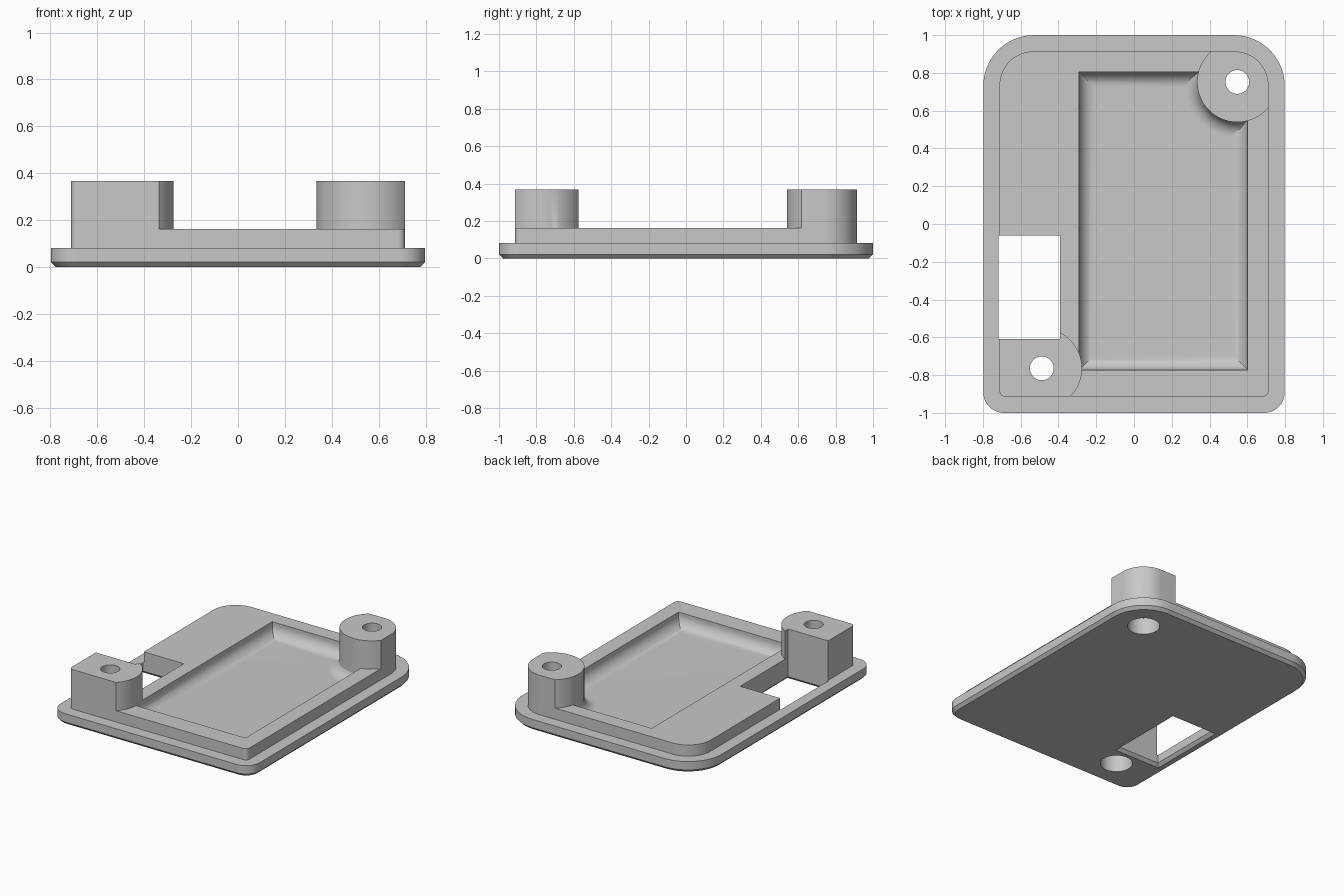
import bpy
import bmesh
from math import sin, cos, asin, pi, radians, degrees

cube = bpy.data.objects.get("Cube")
if cube:
    bpy.data.objects.remove(cube, do_unlink=True)

grey = bpy.data.materials.new("light_grey")
grey.use_nodes = True
grey.diffuse_color = (0.58, 0.58, 0.58, 1)
grey.node_tree.nodes["Principled BSDF"].inputs["Base Color"].default_value = grey.diffuse_color


def arc(cx, cy, r, start, end, steps):
    """Points on an arc, angles in degrees."""
    angles = [radians(start + (end - start) * i / steps) for i in range(steps + 1)]
    return [(cx + r * cos(a), cy + r * sin(a)) for a in angles]


def rounded(hx, hy, back_r, front_r):
    """Counter-clockwise rectangle with its own radius at the back and front."""
    pts = []
    for sx, sy, start in ((1, 1, 0), (-1, 1, 90), (-1, -1, 180), (1, -1, 270)):
        r = back_r if sy > 0 else front_r
        pts += arc(sx * (hx - r), sy * (hy - r), r, start, start + 90, 16)
    return pts


def loft(name, layers):
    """Closed solid through matching outlines, given as (outline, z)."""
    bm = bmesh.new()
    rings = [[bm.verts.new((x, y, z)) for x, y in pts] for pts, z in layers]
    n = len(rings[0])
    for low, high in zip(rings, rings[1:]):
        for i in range(n):
            j = (i + 1) % n
            bm.faces.new((low[i], low[j], high[j], high[i]))
    bm.faces.new(rings[0][::-1])
    bm.faces.new(rings[-1])
    bmesh.ops.recalc_face_normals(bm, faces=bm.faces[:])
    mesh = bpy.data.meshes.new(name)
    bm.to_mesh(mesh)
    bm.free()
    mesh.materials.append(grey)
    obj = bpy.data.objects.new(name, mesh)
    bpy.context.collection.objects.link(obj)
    return obj


def prism(name, pts, z0, z1):
    return loft(name, [(pts, z0), (pts, z1)])


def activate(obj):
    bpy.ops.object.select_all(action='DESELECT')
    obj.select_set(True)
    bpy.context.view_layer.objects.active = obj


def combine(target, tool, operation):
    """Apply a boolean and remove the tool."""
    mod = target.modifiers.new(operation.lower(), 'BOOLEAN')
    mod.operation = operation
    mod.solver = 'EXACT'
    mod.object = tool
    activate(target)
    bpy.ops.object.modifier_apply(modifier=mod.name)
    bpy.data.objects.remove(tool, do_unlink=True)


FLOOR, RIM, TOP = 0.062, 0.162, 0.367
FILLET = 0.082
CHAMFER = 0.021
BACK = (0.547, 0.752)     # boss centres
FRONT = (-0.488, -0.764)
BOSS_R = 0.213

# Base plate with a chamfered underside
c = CHAMFER
plate = rounded(0.798, 1.0, 0.27, 0.11)
lid = loft("lid", [(rounded(0.798 - c, 1.0 - c, 0.27 - c, 0.11 - c), 0),
                   (plate, c), (plate, 0.081)])

# Raised step
step = rounded(0.712, 0.914, 0.18, 0.03)
combine(lid, prism("step", step, 0.04, RIM), 'UNION')


def pocket_outline(d):
    """Pocket rectangle inset by d, with the back boss taken out of its corner."""
    left, right, front, back = -0.29 + d, 0.6 - d, -0.772 + d, 0.806 - d
    cx, cy = BACK
    r = BOSS_R - 0.004 + d
    start = 270 + degrees(asin((right - cx) / r))
    end = 180 - degrees(asin((back - cy) / r))
    return [(left, front), (right, front)] + arc(cx, cy, r, start, end, 32) + [(left, back)]


# Pocket with a rounded floor edge
layers = []
for i in range(11):
    a = pi / 2 * i / 10
    layers.append((pocket_outline(FILLET * (1 - sin(a))), FLOOR + FILLET * (1 - cos(a))))
layers.append((pocket_outline(0), 0.3))
combine(lid, loft("pocket_cutter", layers), 'DIFFERENCE')

# Screw bosses, trimmed to the step outline
back_outline = arc(*BACK, BOSS_R, 0, 354, 59)
front_outline = arc(*FRONT, BOSS_R, -90, 90, 32) + [(-0.8, -0.551), (-0.8, -0.977)]
for name, pts in (("back_boss", back_outline), ("front_boss", front_outline)):
    boss = prism(name, pts, 0.03, 0.5)
    combine(boss, prism("boss_trim", step, 0.02, TOP), 'INTERSECT')
    combine(lid, boss, 'UNION')


def opening(d):
    """Opening outline widened by d."""
    left, right, front, back = -0.718 - d, -0.392 + d, -0.609 - d, -0.06 + d
    return [(left, front), (right, front), (right, back), (left, back)]


# Rectangular opening, chamfered from below
combine(lid, loft("opening_cutter", [(opening(2 * c), -c), (opening(0), c),
                                     (opening(0), 0.8)]), 'DIFFERENCE')

# Screw holes, wider from below
for centre in (BACK, FRONT):
    hole = arc(*centre, 0.063, 0, 350, 35)
    bore = arc(*centre, 0.107, 0, 352, 44)
    combine(lid, prism("hole_cutter", hole, -0.5, 0.8), 'DIFFERENCE')
    combine(lid, prism("bore_cutter", bore, -0.5, 0.122), 'DIFFERENCE')

activate(lid)
bpy.ops.object.shade_smooth_by_angle(angle=radians(30))
weighted = lid.modifiers.new("even_shading", 'WEIGHTED_NORMAL')
weighted.keep_sharp = True
